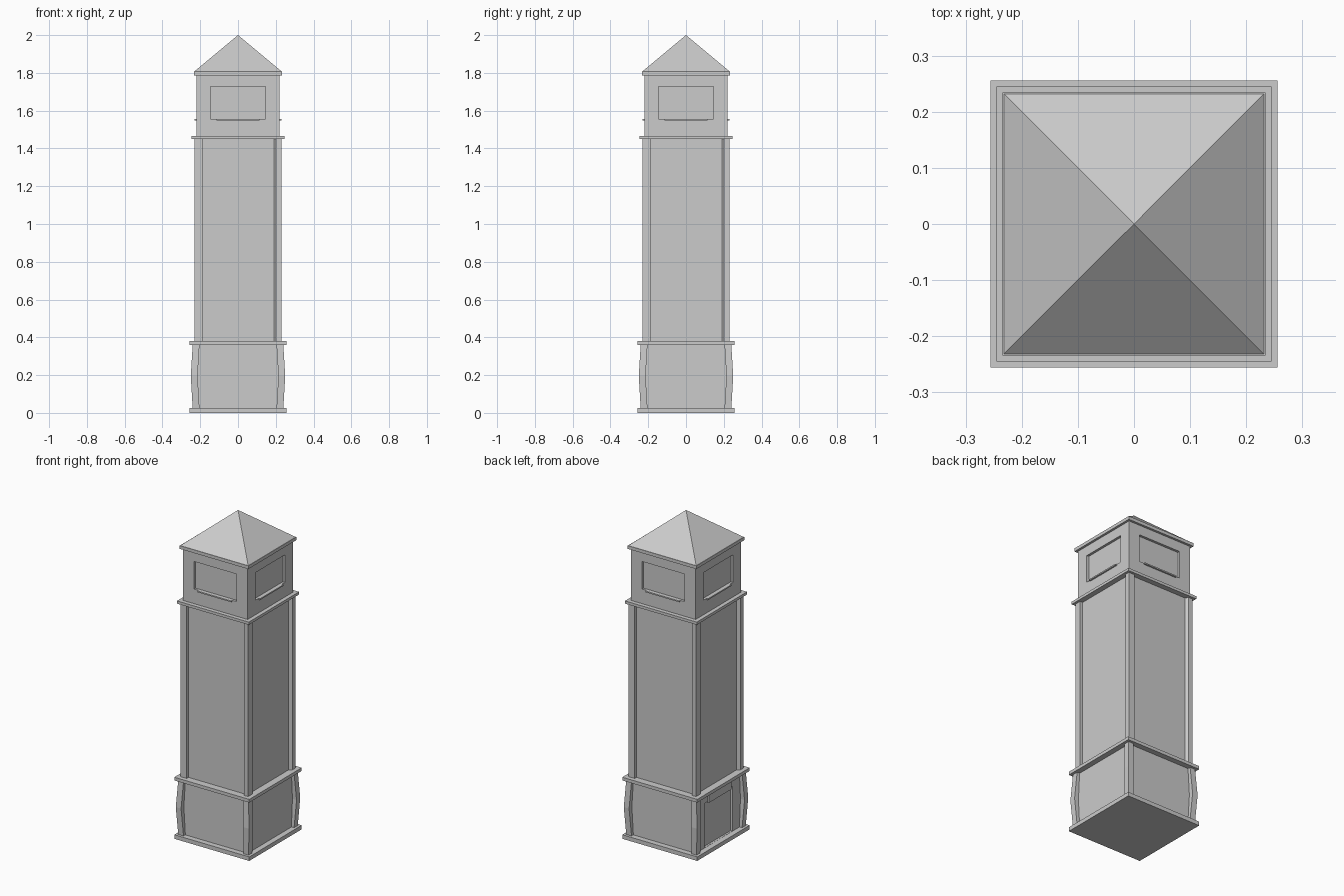
import bpy
import bmesh
from mathutils import Matrix, Vector
from math import pi

cube = bpy.data.objects.get("Cube")
if cube:
    bpy.data.objects.remove(cube, do_unlink=True)

stone = bpy.data.materials.new("grey stone")
stone.use_nodes = True
GREY = (0.6, 0.6, 0.6, 1.0)
stone.diffuse_color = GREY
stone.node_tree.nodes["Principled BSDF"].inputs["Base Color"].default_value = GREY


def finish(name, bm):
    bmesh.ops.recalc_face_normals(bm, faces=bm.faces)
    mesh = bpy.data.meshes.new(name)
    bm.to_mesh(mesh)
    bm.free()
    mesh.materials.append(stone)
    obj = bpy.data.objects.new(name, mesh)
    bpy.context.collection.objects.link(obj)
    return obj


def add_box(bm, lo, hi):
    lo, hi = Vector(lo), Vector(hi)
    m = Matrix.Translation((lo + hi) / 2) @ Matrix.Diagonal((*(hi - lo), 1))
    bmesh.ops.create_cube(bm, size=1, matrix=m)


def square_block(name, half, z0, z1, sides=None, opening=None, depth=0.0):
    """Square block; chosen sides get a recessed opening (half width, bottom, top)."""
    bm = bmesh.new()
    add_box(bm, (-half, -half, z0), (half, half, z1))
    if opening:
        width, low, high = opening
        bm.normal_update()
        for face in [f for f in bm.faces if sides(f.normal)]:
            bmesh.ops.inset_individual(bm, faces=[face], thickness=half - width)
            middle = face.calc_center_median().z
            for v in face.verts:
                v.co.z = high if v.co.z > middle else low
            inward = -face.normal * depth
            ring = bmesh.ops.extrude_discrete_faces(bm, faces=[face])["faces"][0]
            bmesh.ops.translate(bm, verts=ring.verts, vec=inward)
    return finish(name, bm)


def corner_posts(name, section, levels):
    """Loft a corner section through (height, outward offset) levels at all corners."""
    for i in range(4):
        bm = bmesh.new()
        rings = [[bm.verts.new((x + out, y - out, z)) for x, y in section]
                 for z, out in levels]
        n = len(section)
        for a, b in zip(rings, rings[1:]):
            for k in range(n):
                bm.faces.new((a[k], a[(k + 1) % n], b[(k + 1) % n], b[k]))
        bm.faces.new(rings[0])
        bm.faces.new(rings[-1])
        bmesh.ops.rotate(bm, verts=bm.verts, matrix=Matrix.Rotation(i * pi / 2, 3, "Z"))
        finish(f"{name}_{i + 1}", bm)


def upright(normal):
    return abs(normal.z) < 0.5


def door_side(normal):
    return normal.x < -0.5


# Base storey with door recess
square_block("base_slab", 0.256, 0, 0.025)
square_block("base_body", 0.222, 0.025, 0.36, door_side, (0.1, 0.026, 0.3), 0.012)
corner_posts("base_post",
             [(0.204, -0.2), (0.204, -0.24), (0.24, -0.24), (0.24, -0.204), (0.2, -0.204), (0.2, -0.2)],
             [(0.025, 0), (0.195, 0.01), (0.36, 0)])
square_block("base_cornice", 0.256, 0.36, 0.38)

# Door header
bm = bmesh.new()
add_box(bm, (-0.234, -0.108, 0.297), (-0.2, 0.108, 0.345))
finish("door_header", bm)

# Tall shaft with corner posts, one flank of each post slanted
square_block("shaft", 0.212, 0.38, 1.45)
corner_posts("shaft_post",
             [(0.19, -0.21), (0.202, -0.23), (0.23, -0.23), (0.23, -0.189), (0.2, -0.189), (0.19, -0.2)],
             [(0.38, 0), (1.45, 0)])
square_block("shaft_cornice", 0.245, 1.45, 1.467)

# Top room with a recessed window and sill on each side
square_block("top_room", 0.22, 1.467, 1.787, upright, (0.114, 1.557, 1.727), 0.015)
for i in range(4):
    bm = bmesh.new()
    add_box(bm, (-0.114, -0.23, 1.549), (0.114, -0.21, 1.557))
    bmesh.ops.rotate(bm, verts=bm.verts, matrix=Matrix.Rotation(i * pi / 2, 3, "Z"))
    finish(f"window_sill_{i + 1}", bm)
square_block("roof_cornice", 0.234, 1.787, 1.807)

# Pyramid roof
bm = bmesh.new()
add_box(bm, (-0.232, -0.232, 1.807), (0.232, 0.232, 2))
top = [v for v in bm.verts if v.co.z > 1.9]
bmesh.ops.pointmerge(bm, verts=top, merge_co=(0, 0, 2))
finish("roof", bm)
